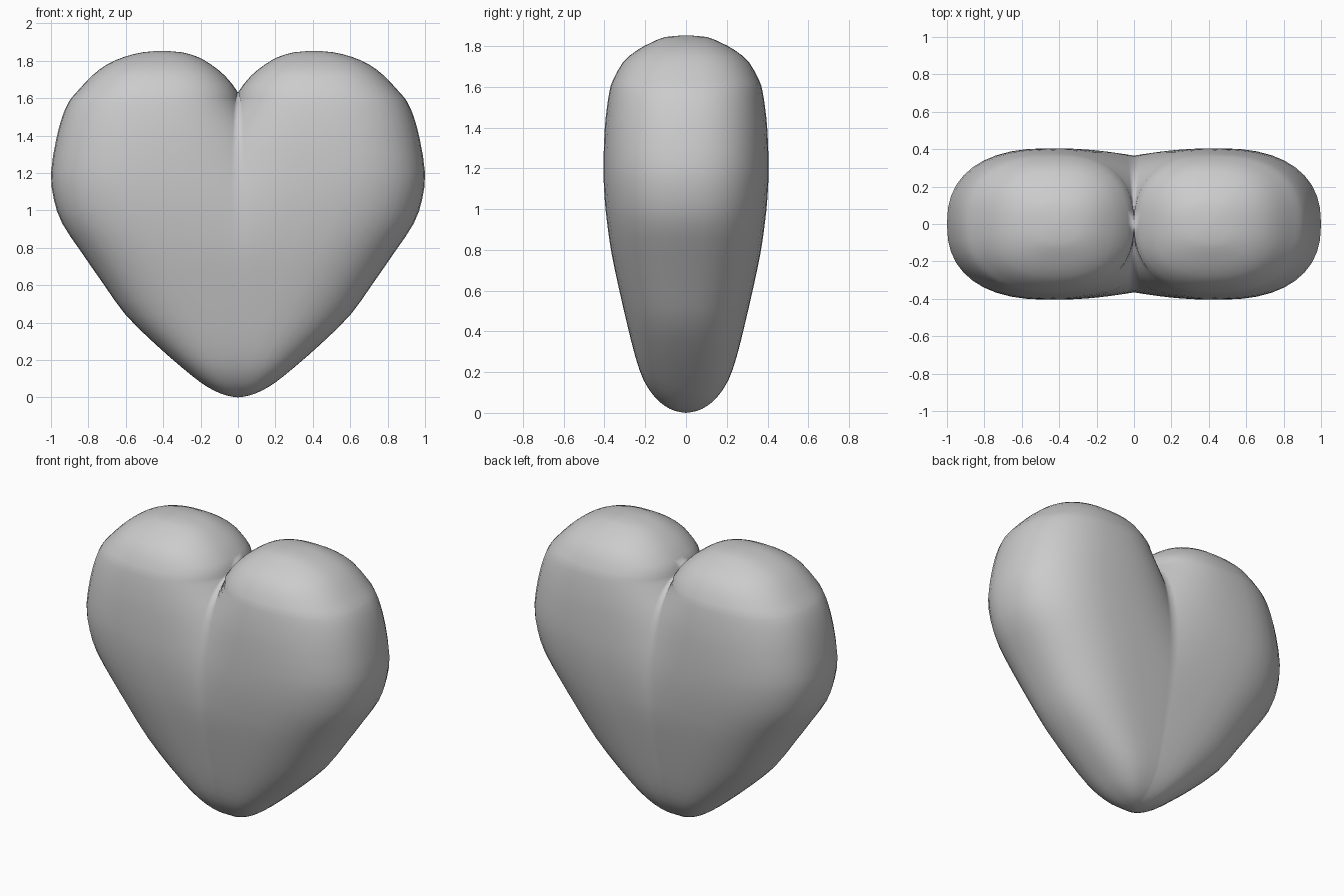
import bpy, bmesh, math

if "Cube" in bpy.data.objects:
    bpy.data.objects.remove(bpy.data.objects["Cube"])

# Level sections of one lobe, top to bottom:
# height, outer x, depth at ridge, depth at the crease, ridge x
LEVELS = [
    (1.853, .41, 0, 0, .41), (1.845, .51, .10, 0, .41), (1.82, .61, .165, 0, .41),
    (1.78, .70, .24, 0, .41), (1.72, .78, .31, 0, .415), (1.63, .865, .36, 0, .42),
    (1.58, .905, .375, .13, .425), (1.50, .94, .388, .23, .43), (1.38, .972, .40, .30, .44),
    (1.20, 1.0, .405, .345, .45), (1.06, .985, .40, .362, .42), (.93, .94, .387, .365, .38),
    (.78, .84, .365, .355, .32), (.60, .715, .327, .321, .25), (.44, .60, .29, .286, .18),
    (.28, .437, .25, .248, .12), (.16, .30, .208, .206, .08), (.08, .20, .155, .154, .05),
    (.035, .125, .105, .104, .03), (.01, .06, .055, .054, .015), (0, 0, 0, 0, 0)]
INNER = [.41, .30, .215, .145, .07]      # inner x above the notch
ROWS = [r + ((INNER[i] if i < len(INNER) else 0),) for i, r in enumerate(LEVELS)]
P = 2 / 2.4                              # section roundness
SIDE, SUB = 10, 2                        # columns per quarter, rows per level


def smooth_rows(rows, sub):
    """Catmull-Rom interpolation through the section table."""
    out = []
    for i in range(len(rows) - 1):
        a, b, c, d = (rows[max(0, min(len(rows) - 1, i + k))] for k in (-1, 0, 1, 2))
        for s in range(sub):
            t = s / sub
            out.append([max(0, .5 * (2*q + (r - p)*t + (2*p - 5*q + 4*r - w)*t*t
                                     + (3*q - p - 3*r + w)*t**3))
                        for p, q, r, w in zip(a, b, c, d)])
    return out + [list(rows[-1])]


def section(z, outer, depth, crease, ridge, inner):
    """Front half of a level section, from the crease to the outer edge."""
    ratio = min(1, crease / depth) if depth > 0 else 0
    limit = max(.05, math.acos(ratio ** (1 / P)))
    pts = []
    for k in range(SIDE):
        a = limit * (1 - k / SIDE)
        u = (math.sin(a) / math.sin(limit)) ** P
        y = crease if k == 0 else depth * max(0, math.cos(a)) ** P
        pts.append((ridge - (ridge - inner) * u, -y, z))
    for k in range(SIDE + 1):
        a = math.pi / 2 * k / SIDE
        y = 0 if k == SIDE else depth * math.cos(a) ** P
        pts.append((ridge + (outer - ridge) * math.sin(a) ** P, -y, z))
    return pts


# Loft one lobe
bm = bmesh.new()
grid = []
for row in smooth_rows(ROWS, SUB):
    front = section(*row)
    back = [(x, -y, z) for x, y, z in reversed(front[:-1])]
    grid.append([bm.verts.new(p) for p in front + back])
for r0, r1 in zip(grid, grid[1:]):
    for i in range(len(r0) - 1):
        bm.faces.new((r0[i], r1[i], r1[i + 1], r0[i + 1]))

# Mirror the lobe into the second half and weld
copy = bmesh.ops.duplicate(bm, geom=bm.verts[:] + bm.edges[:] + bm.faces[:])["geom"]
for v in (g for g in copy if isinstance(g, bmesh.types.BMVert)):
    v.co.x = -v.co.x
bmesh.ops.reverse_faces(bm, faces=[g for g in copy if isinstance(g, bmesh.types.BMFace)])
bmesh.ops.remove_doubles(bm, verts=bm.verts[:], dist=.002)
bmesh.ops.recalc_face_normals(bm, faces=bm.faces[:])
for f in bm.faces:
    f.smooth = True
mesh = bpy.data.meshes.new("heart")
bm.to_mesh(mesh)
bm.free()

# Plain grey finish
grey = bpy.data.materials.new("light_grey")
grey.diffuse_color = (.6, .6, .6, 1)
grey.use_nodes = True
grey.node_tree.nodes["Principled BSDF"].inputs["Base Color"].default_value = grey.diffuse_color
mesh.materials.append(grey)
heart = bpy.data.objects.new("heart", mesh)
bpy.context.collection.objects.link(heart)
